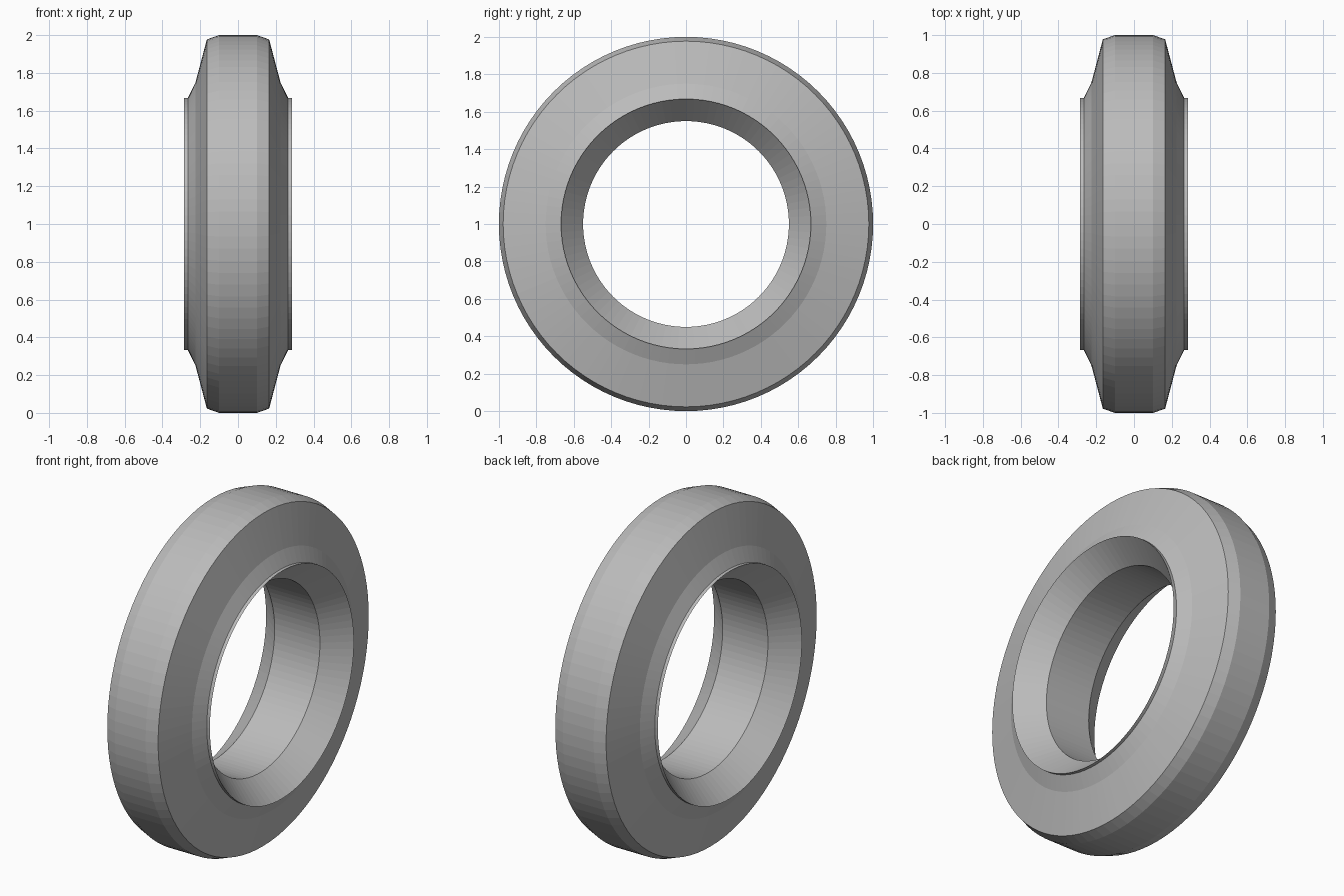
import bpy
import bmesh
from math import tau
from mathutils import Vector

cube = bpy.data.objects.get("Cube")
if cube:
    bpy.data.objects.remove(cube, do_unlink=True)

# Plain grey rubber
grey = bpy.data.materials.new("grey_rubber")
grey.use_nodes = True
colour = (0.5, 0.5, 0.5, 1)
grey.diffuse_color = colour
grey.node_tree.nodes["Principled BSDF"].inputs["Base Color"].default_value = colour

# Half cross-section (x, radius): tread, shoulder, sidewall, bead lip, inner cone
half = [(0.10, 1.0), (0.165, 0.977), (0.225, 0.75), (0.265, 0.668),
        (0.285, 0.668), (0.147, 0.55)]
section = half + [(-x, r) for x, r in reversed(half)]

# Spin the closed section about the x axis
bm = bmesh.new()
verts = [bm.verts.new((x, 0, r)) for x, r in section]
edges = [bm.edges.new((v, verts[i - 1])) for i, v in enumerate(verts)]
bmesh.ops.spin(bm, geom=verts + edges, cent=Vector(), axis=(1, 0, 0),
               angle=tau, steps=96, use_merge=True)
bmesh.ops.remove_doubles(bm, verts=bm.verts, dist=0.0005)
bmesh.ops.recalc_face_normals(bm, faces=bm.faces)

mesh = bpy.data.meshes.new("tyre")
bm.to_mesh(mesh)
bm.free()
mesh.materials.append(grey)
tyre = bpy.data.objects.new("tyre", mesh)
tyre.location.z = 1
bpy.context.collection.objects.link(tyre)
